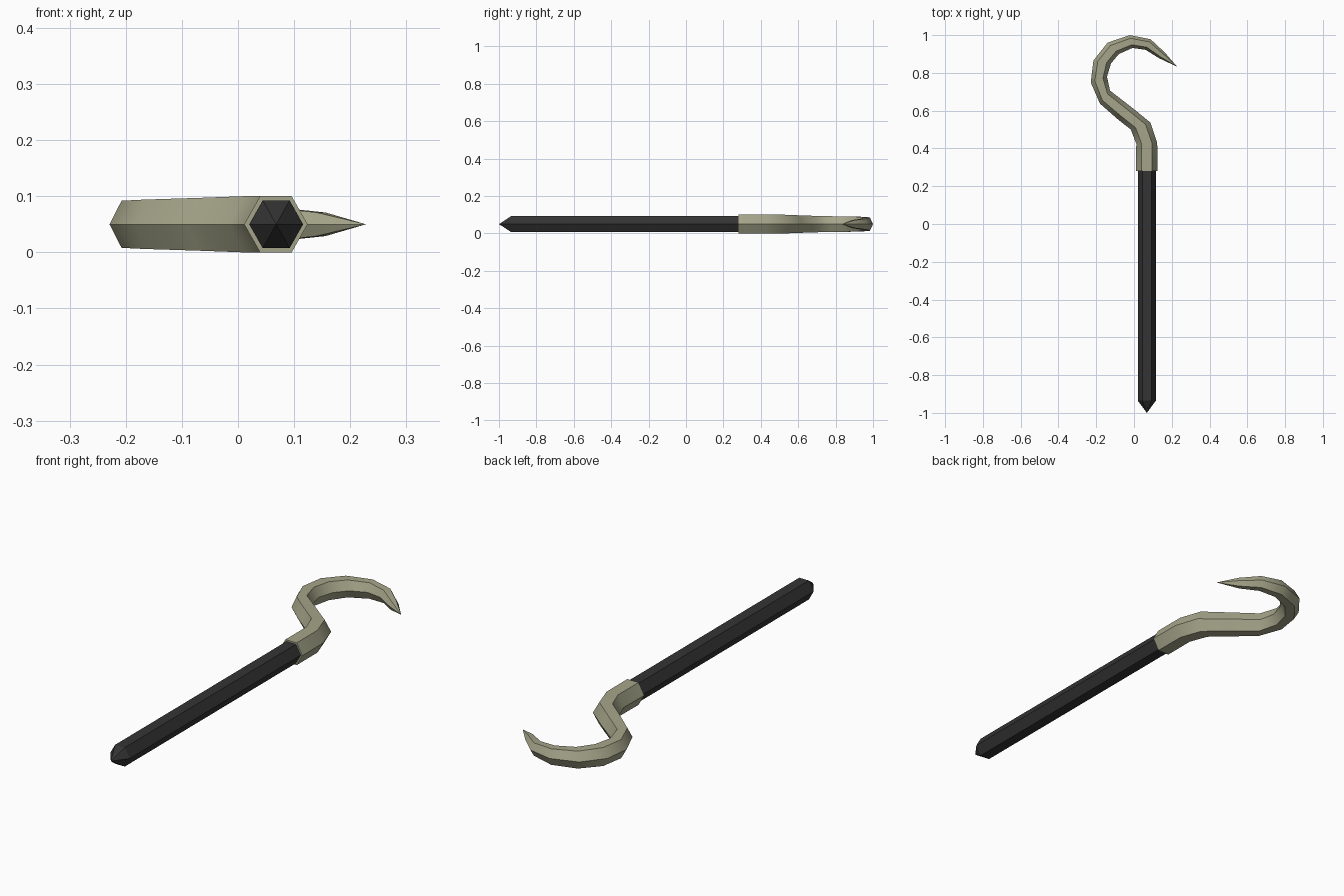
import bpy, bmesh, math
from mathutils import Vector

if "Cube" in bpy.data.objects:
    bpy.data.objects.remove(bpy.data.objects["Cube"])

MID_Z = 0.05
AXIS_X = 0.068


def material(name, rgb):
    m = bpy.data.materials.new(name)
    m.diffuse_color = (*rgb, 1)
    m.use_nodes = True
    m.node_tree.nodes["Principled BSDF"].inputs["Base Color"].default_value = m.diffuse_color
    return m


def hex_ring(bm, a, b, h):
    """Hexagon with two corners at plan points a and b, and half height h."""
    a, b = Vector((*a, MID_Z)), Vector((*b, MID_Z))
    mid, half = (a + b) / 2, (a - b) / 2
    up = Vector((0, 0, h))
    return [bm.verts.new(mid + half * math.cos(t) + up * math.sin(t) / math.sin(math.pi / 3))
            for t in (i * math.pi / 3 for i in range(6))]


def hex_loft(name, rings, tip, mat):
    """Skin a row of hexagons, cap the first and draw the last to a point."""
    bm = bmesh.new()
    loops = [hex_ring(bm, *r) for r in rings]
    bm.faces.new(loops[0])
    for p, q in zip(loops, loops[1:]):
        for i in range(6):
            j = (i + 1) % 6
            bm.faces.new((p[i], p[j], q[j], q[i]))
    apex = bm.verts.new((*tip, MID_Z))
    for i in range(6):
        bm.faces.new((loops[-1][i], loops[-1][(i + 1) % 6], apex))
    bmesh.ops.recalc_face_normals(bm, faces=bm.faces)
    me = bpy.data.meshes.new(name)
    bm.to_mesh(me)
    bm.free()
    me.materials.append(mat)
    ob = bpy.data.objects.new(name, me)
    bpy.context.collection.objects.link(ob)
    return ob


black = material("black grip", (0.034, 0.034, 0.034))
olive = material("dull olive metal", (0.376, 0.376, 0.254))

# Handle: hexagonal bar with a pointed end, running into the collar
r = 0.048
handle = hex_loft("handle",
                  [((AXIS_X - r, y), (AXIS_X + r, y), 0.0425) for y in (0.32, -0.935)],
                  (AXIS_X, -1.0), black)

# Hook: collar, bend and tapering curl (outer edge, inner edge, half height)
hook = hex_loft("hook", [
    ((0.011, 0.28), (0.124, 0.28), 0.05),
    ((0.012, 0.425), (0.123, 0.43), 0.05),
    ((-0.017, 0.50), (0.087, 0.537), 0.05),
    ((-0.09, 0.558), (-0.015, 0.62), 0.047),
    ((-0.18, 0.637), (-0.127, 0.706), 0.044),
    ((-0.229, 0.749), (-0.143, 0.78), 0.042),
    ((-0.215, 0.865), (-0.122, 0.85), 0.0415),
    ((-0.14, 0.96), (-0.08, 0.90), 0.039),
    ((-0.022, 1.0), (-0.008, 0.932), 0.036),
    ((0.088, 0.978), (0.062, 0.922), 0.029),
    ((0.164, 0.907), (0.132, 0.878), 0.021),
], (0.228, 0.833), olive)

# Smooth along the curl, crisp along the six long edges
bpy.ops.object.select_all(action='DESELECT')
hook.select_set(True)
bpy.context.view_layer.objects.active = hook
bpy.ops.object.shade_smooth_by_angle(angle=math.radians(42))
